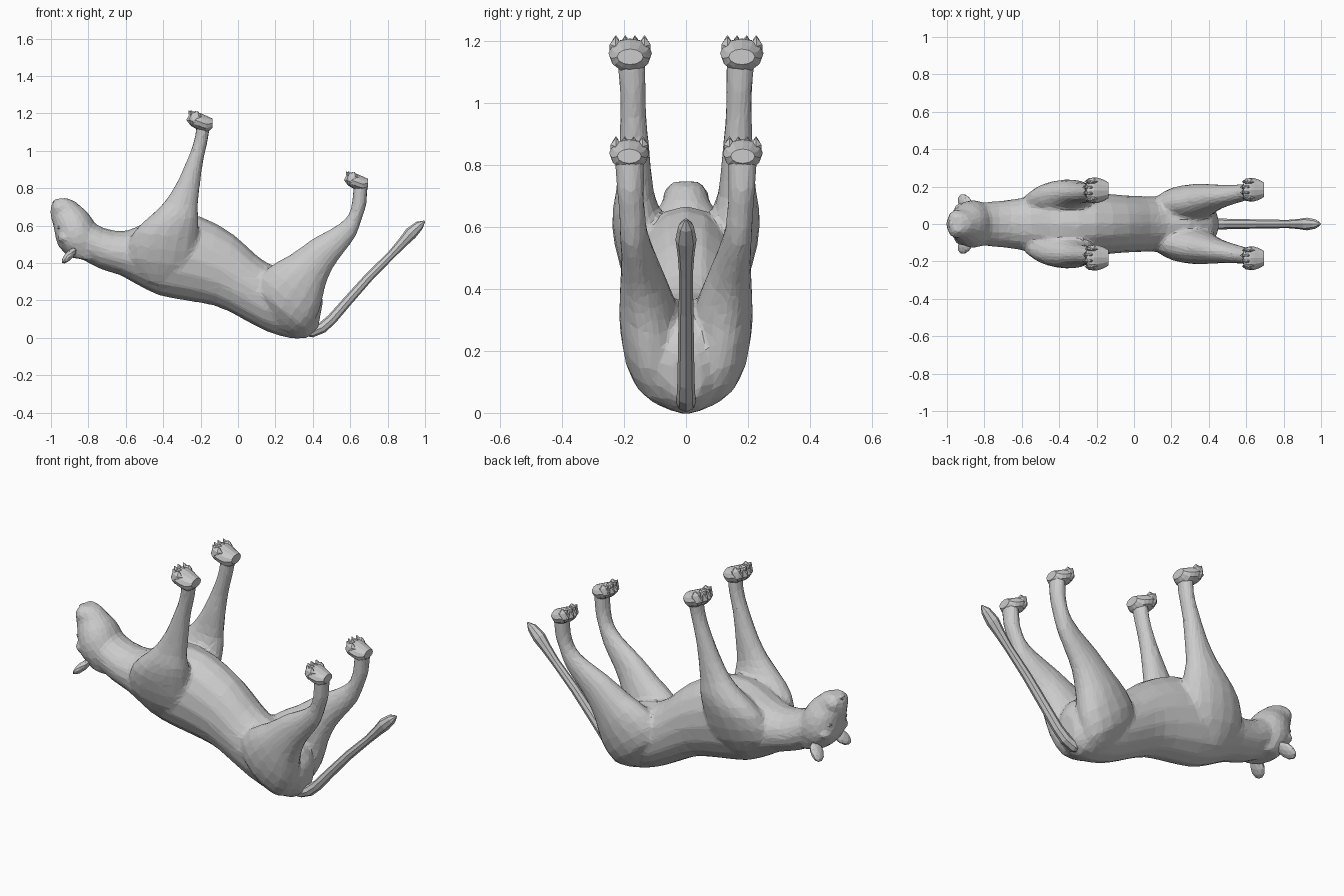
import bpy, bmesh, math
from mathutils import Vector, Matrix


def finish(name, bm, mirror=False):
    bmesh.ops.recalc_face_normals(bm, faces=bm.faces[:])
    bmesh.ops.triangulate(bm, faces=bm.faces[:])
    me = bpy.data.meshes.new(name)
    bm.to_mesh(me)
    bm.free()
    ob = bpy.data.objects.new(name, me)
    bpy.context.collection.objects.link(ob)
    if mirror:
        m = ob.modifiers.new("Mirror", 'MIRROR')
        m.use_axis = (False, True, False)
        m.use_mirror_merge = False
    return ob


def densify(st):
    """Insert one Catmull-Rom midpoint between every pair of stations."""
    out = []
    for i in range(len(st) - 1):
        a, b = st[max(i - 1, 0)], st[i]
        c, d = st[i + 1], st[min(i + 2, len(st) - 1)]
        out.append(b)
        out.append(tuple((-p + 9 * q + 9 * r - s) / 16 for p, q, r, s in zip(a, b, c, d)))
    return out + [st[-1]]


def loft(bm, stations, n=16, dense=True, side=1):
    """Stations: x1, z1, x2, z2 (opposite profile points), y centre, half width."""
    rings = []
    for x1, z1, x2, z2, yc, w in (densify(stations) if dense else stations):
        c = Vector(((x1 + x2) / 2, yc * side, (z1 + z2) / 2))
        a = Vector(((x1 - x2) / 2, 0, (z1 - z2) / 2))
        rings.append([bm.verts.new(c + a * math.cos(t) + Vector((0, w * math.sin(t), 0)))
                      for t in (2 * math.pi * k / n for k in range(n))])
    for r, s in zip(rings, rings[1:]):
        for k in range(n):
            bm.faces.new((r[k], r[(k + 1) % n], s[(k + 1) % n], s[k]))
    bm.faces.new(rings[0])
    bm.faces.new(rings[-1])


def blob(bm, loc, size, tilt=0.0, roll=0.0, sub=2):
    m = (Matrix.Translation(loc) @ Matrix.Rotation(tilt, 4, 'Y')
         @ Matrix.Rotation(roll, 4, 'X') @ Matrix.Diagonal((*size, 1)))
    bmesh.ops.create_icosphere(bm, subdivisions=sub, radius=1, matrix=m)


# body: torso and neck, from rump to throat
bm = bmesh.new()
loft(bm, [
    (0.455, 0.20, 0.425, 0.04, 0, .055),
    (0.42, 0.28, 0.36, -0.004, 0, .115),
    (0.30, 0.36, 0.25, 0.004, 0, .145),
    (0.18, 0.39, 0.13, 0.045, 0, .148),
    (0.09, 0.45, 0.00, 0.115, 0, .15),
    (-0.02, 0.55, -0.12, 0.17, 0, .155),
    (-0.20, 0.65, -0.28, 0.20, 0, .17),
    (-0.38, 0.665, -0.43, 0.23, 0, .175),
    (-0.50, 0.615, -0.54, 0.285, 0, .16),
    (-0.60, 0.572, -0.63, 0.335, 0, .137),
    (-0.72, 0.588, -0.74, 0.37, 0, .123),
    (-0.83, 0.65, -0.86, 0.435, 0, .112)])

# body: head, from crown to muzzle
loft(bm, [
    (-0.90, 0.43, -0.75, 0.41, 0, .09),
    (-0.958, 0.485, -0.74, 0.53, 0, .125),
    (-0.978, 0.55, -0.765, 0.61, 0, .125),
    (-0.988, 0.605, -0.80, 0.667, 0, .105),
    (-1.002, 0.65, -0.84, 0.705, 0, .078),
    (-1.002, 0.70, -0.88, 0.735, 0, .066),
    (-0.98, 0.742, -0.92, 0.748, 0, .045)])

for s in (1, -1):
    # body: muzzle pads and brows
    blob(bm, (-0.95, .036 * s, 0.695), (.045, .04, .045))
    blob(bm, (-0.93, .07 * s, 0.535), (.035, .045, .03))
    # body: front legs, shoulder to wrist
    loft(bm, [
        (-0.52, 0.31, -0.36, 0.27, .07, .05),
        (-0.60, 0.43, -0.24, 0.37, .105, .083),
        (-0.56, 0.565, -0.215, 0.53, .135, .097),
        (-0.46, 0.66, -0.21, 0.63, .158, .08),
        (-0.392, 0.73, -0.215, 0.69, .165, .062),
        (-0.333, 0.82, -0.205, 0.80, .166, .052),
        (-0.273, 0.95, -0.187, 0.94, .17, .044),
        (-0.233, 1.06, -0.162, 1.05, .172, .043),
        (-0.22, 1.16, -0.145, 1.16, .178, .049)], side=s)
    # body: hind legs, hip to ankle
    loft(bm, [
        (0.15, 0.10, 0.30, 0.012, .05, .045),
        (0.09, 0.27, 0.37, 0.04, .09, .092),
        (0.165, 0.378, 0.435, 0.14, .11, .102),
        (0.28, 0.445, 0.465, 0.27, .127, .088),
        (0.40, 0.53, 0.505, 0.37, .145, .066),
        (0.50, 0.585, 0.565, 0.455, .158, .052),
        (0.568, 0.632, 0.627, 0.54, .17, .045),
        (0.598, 0.677, 0.663, 0.637, .175, .043),
        (0.612, 0.74, 0.688, 0.72, .18, .045),
        (0.62, 0.84, 0.695, 0.84, .182, .049)], side=s)

# fuse the body into one faceted skin
body = finish("body", bm)
m = body.modifiers.new("Fuse", 'REMESH')
m.mode = 'VOXEL'
m.voxel_size = 0.012
m = body.modifiers.new("Blend", 'SMOOTH')
m.factor, m.iterations = 0.5, 6
m = body.modifiers.new("Facets", 'DECIMATE')
m.ratio = 0.09

# nose pad
bm = bmesh.new()
blob(bm, (-0.972, 0, 0.722), (.024, .03, .02), sub=1)
finish("nose", bm)

# eyes
bm = bmesh.new()
blob(bm, (-0.953, .066, 0.59), (.014, .02, .013), sub=1)
finish("eye", bm, True)

# ears: round flaps leaning outwards
bm = bmesh.new()
blob(bm, (-0.903, .112, 0.44), (.022, .042, .06), 0.75, 0.6)
finish("ear", bm, True)


# paws: pad, four toes and claws
def paw(name, hx, hz, yc, s):
    bm = bmesh.new()
    pts = [(.003, .005, .055, .042), (-.03, -.02, .07, .06),
           (-.075, -.005, .088, .07), (-.115, .018, .088, .056)]
    loft(bm, [(hx + x * s, hz + lo * s, hx + x * s, hz + hi * s, yc, w * s)
              for x, lo, hi, w in pts], n=12, dense=True)
    for t in (-1.5, -.5, .5, 1.5):
        x, y = hx + (-.105 + .012 * abs(t)) * s, yc + t * .031 * s
        blob(bm, (x, y, hz + .055 * s), (.037 * s, .023 * s, .042 * s), .3, sub=1)
        m = Matrix.Translation((x - .02 * s, y, hz + .09 * s)) @ Matrix.Rotation(-.6, 4, 'Y')
        bmesh.ops.create_cone(bm, cap_ends=True, segments=5, radius1=.012 * s,
                              radius2=.002, depth=.018 * s, matrix=m)
    finish(name, bm, True)


paw("front_paw", -0.14, 1.118, .18, 1.0)
paw("hind_paw", 0.692, 0.80, .183, .92)

# tail with tuft
path = [(.33, .05, .035), (.40, .035, .032), (.45, .055, .03), (.50, .098, .028),
        (.58, .19, .026), (.70, .325, .024), (.82, .445, .022), (.88, .51, .027),
        (.925, .56, .034), (.97, .602, .025), (.998, .624, .004)]
st = []
for i, (x, z, r) in enumerate(path):
    a, b = path[max(i - 1, 0)], path[min(i + 1, len(path) - 1)]
    d = Vector((b[0] - a[0], b[1] - a[1])).normalized()
    st.append((x - d.y * r, z + d.x * r, x + d.y * r, z - d.x * r, 0, r))
bm = bmesh.new()
loft(bm, st, n=8, dense=False)
finish("tail", bm)
